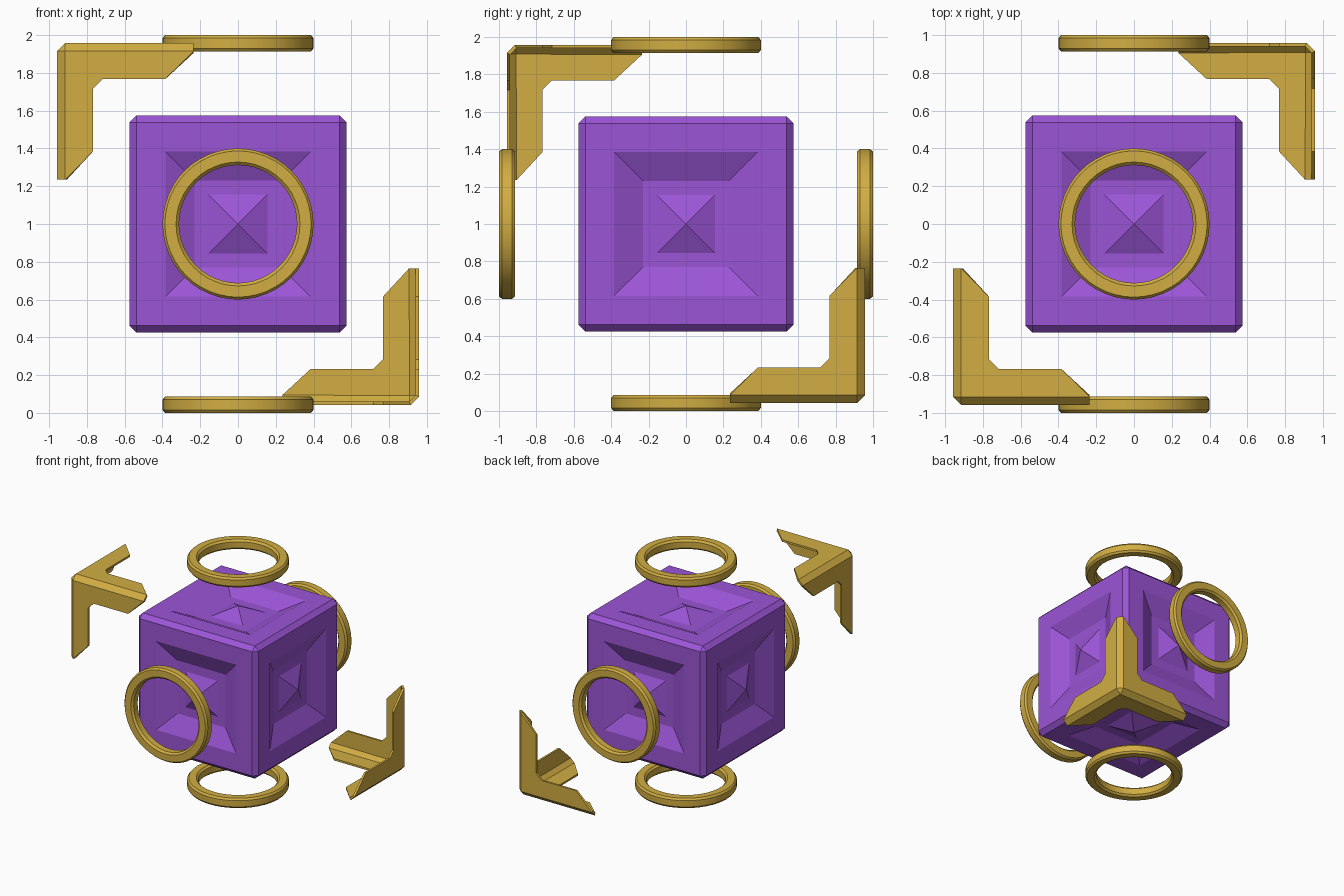
import bpy, bmesh, math
from mathutils import Vector, Matrix

if "Cube" in bpy.data.objects:
    bpy.data.objects.remove(bpy.data.objects["Cube"])

CENTRE = Vector((0, 0, 1))


def material(name, rgb):
    m = bpy.data.materials.new(name)
    m.diffuse_color = (*rgb, 1)
    m.use_nodes = True
    m.node_tree.nodes["Principled BSDF"].inputs["Base Color"].default_value = m.diffuse_color
    return m


PURPLE = material("purple", (0.33, 0.09, 0.68))
GOLD = material("gold", (0.64, 0.42, 0.055))


def make_object(name, bm, mat):
    me = bpy.data.meshes.new(name)
    bm.to_mesh(me)
    bm.free()
    me.materials.append(mat)
    ob = bpy.data.objects.new(name, me)
    bpy.context.collection.objects.link(ob)
    ob.location = CENTRE
    return ob


# Core: chamfered cube, each side recessed with a small pyramid in the middle
def core_cube():
    bm = bmesh.new()
    bmesh.ops.create_cube(bm, size=1.15)
    bmesh.ops.bevel(bm, geom=bm.edges[:], offset=0.037, segments=1,
                    profile=0.5, affect='EDGES')
    bm.normal_update()
    sides = [f for f in bm.faces if f.calc_area() > 0.5]
    for thickness, depth in ((0.153, 0), (0.155, -0.075), (0.075, 0)):
        bmesh.ops.inset_individual(bm, faces=sides, thickness=thickness,
                                   depth=depth, use_even_offset=True)
        bm.normal_update()
    for f in sides:
        tip = f.calc_center_median() + f.normal * 0.075
        new = bmesh.ops.poke(bm, faces=[f])
        new["verts"][0].co = tip
    bm.normal_update()
    return make_object("core_cube", bm, PURPLE)


# Ring: chamfered rectangular section swept round an axis
def ring(name, direction):
    section = [(0.387, -0.043), (0.40, -0.027), (0.40, 0.027), (0.387, 0.043),
               (0.328, 0.043), (0.312, 0.027), (0.312, -0.027), (0.328, -0.043)]
    n, k = 48, len(section)
    rot = Vector(direction).to_track_quat('Z', 'Y').to_matrix()
    bm = bmesh.new()
    loops = []
    for i in range(n):
        a = 2 * math.pi * i / n
        loops.append([bm.verts.new(rot @ Vector((r * math.cos(a), r * math.sin(a), 0.957 + h)))
                      for r, h in section])
    for i in range(n):
        p, q = loops[i], loops[(i + 1) % n]
        for j in range(k):
            bm.faces.new((p[j], q[j], q[(j + 1) % k], p[(j + 1) % k]))
    bmesh.ops.recalc_face_normals(bm, faces=bm.faces[:])
    ob = make_object(name, bm, GOLD)
    bpy.ops.object.select_all(action='DESELECT')
    bpy.context.view_layer.objects.active = ob
    ob.select_set(True)
    bpy.ops.object.shade_smooth_by_angle(angle=math.radians(25))
    return ob


# Corner bracket: three L plates joined by chamfer strips and a corner triangle
def corner_bracket(name, signs):
    out, edge, tip = 0.957, 0.915, 0.235
    plate = [(edge, edge), (tip, edge), (0.385, 0.767), (0.717, 0.767),
             (0.767, 0.717), (0.767, 0.385), (edge, tip)]
    strip = [(tip, out, edge), (tip, edge, out), (edge, edge, out), (edge, out, edge)]
    mirror = Matrix.Diagonal(signs)
    facing = Vector(signs)
    bm = bmesh.new()

    def face(points):
        f = bm.faces.new([bm.verts.new(mirror @ Vector(p)) for p in points])
        f.normal_update()
        if f.normal.dot(facing) < 0:
            f.normal_flip()

    for turn in range(3):
        cycle = lambda p: tuple(p[(i + turn) % 3] for i in range(3))
        face([cycle((a, b, out)) for a, b in plate])
        face([cycle(p) for p in strip])
    face([(out, edge, edge), (edge, out, edge), (edge, edge, out)])
    bmesh.ops.remove_doubles(bm, verts=bm.verts[:], dist=1e-4)
    ob = make_object(name, bm, GOLD)
    mod = ob.modifiers.new("thickness", 'SOLIDIFY')
    mod.thickness = 0.017
    mod.offset = -1
    mod.use_even_offset = True
    return ob


core_cube()
for name, direction in (("front_ring", (0, -1, 0)), ("back_ring", (0, 1, 0)),
                        ("top_ring", (0, 0, 1)), ("bottom_ring", (0, 0, -1))):
    ring(name, direction)
corner_bracket("upper_corner_bracket", (-1, -1, 1))
corner_bracket("lower_corner_bracket", (1, 1, -1))
